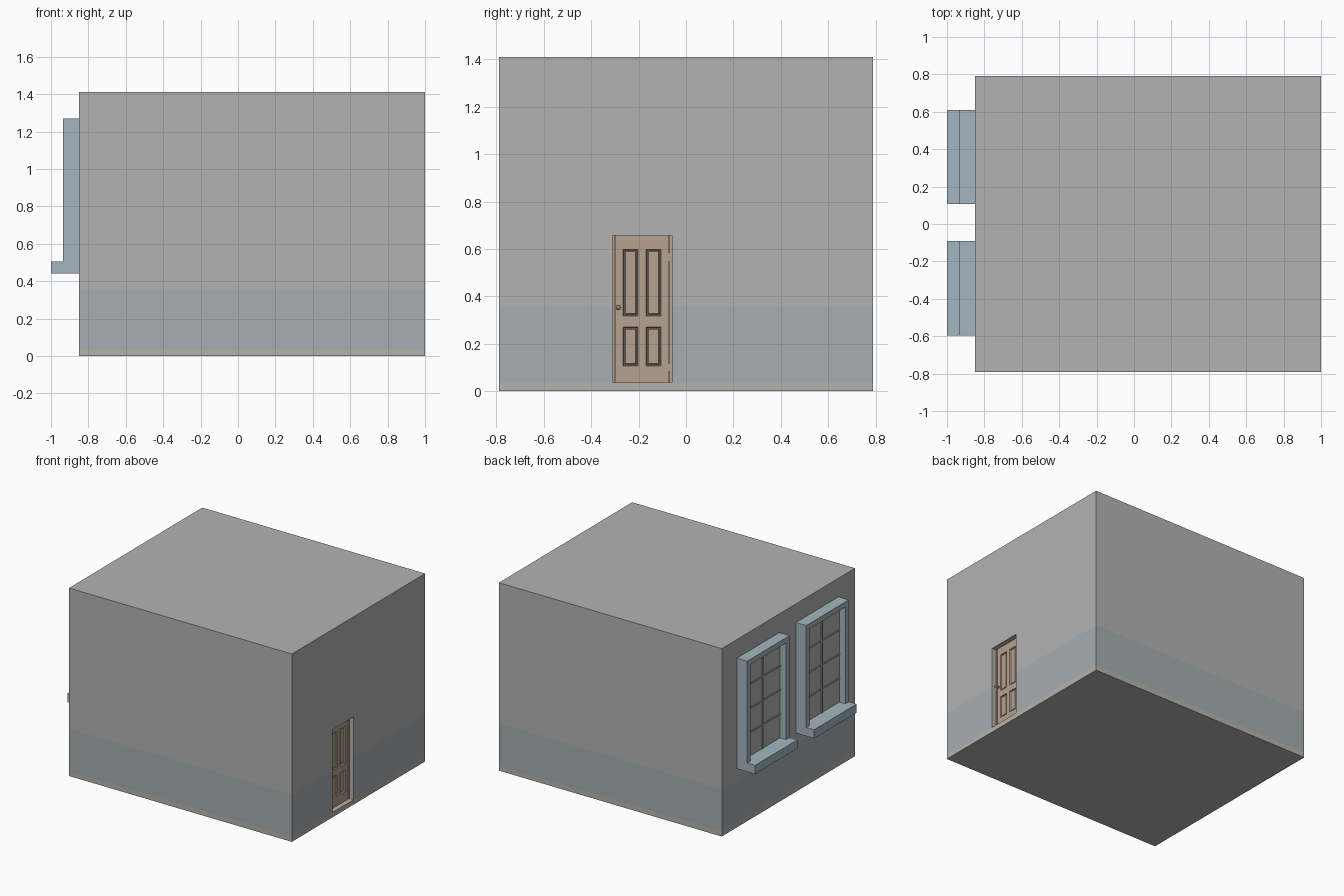
import bpy, bmesh
from mathutils import Matrix, Vector

if "Cube" in bpy.data.objects:
    bpy.data.objects.remove(bpy.data.objects["Cube"])


def material(name, rgb):
    m = bpy.data.materials.new(name)
    m.diffuse_color = (*rgb, 1)
    m.use_nodes = True
    m.node_tree.nodes["Principled BSDF"].inputs["Base Color"].default_value = m.diffuse_color
    return m


GREY = material("wall_grey", (0.45, 0.45, 0.45))
BLUE = material("band_blue_grey", (0.38, 0.42, 0.44))
CREAM = material("skirting_cream", (0.47, 0.45, 0.40))
FRAME = material("window_blue", (0.37, 0.47, 0.53))
WOOD = material("door_wood", (0.46, 0.36, 0.28))
METAL = material("knob_metal", (0.36, 0.29, 0.22))


def add_box(bm, lo, hi):
    lo, hi = Vector(lo), Vector(hi)
    mat = Matrix.Translation((lo + hi) / 2) @ Matrix.Diagonal((*(hi - lo), 1))
    bmesh.ops.create_cube(bm, size=1, matrix=mat)


def finish(bm, name, *mats):
    me = bpy.data.meshes.new(name)
    bm.normal_update()
    bm.to_mesh(me)
    bm.free()
    for m in mats:
        me.materials.append(m)
    ob = bpy.data.objects.new(name, me)
    bpy.context.collection.objects.link(ob)
    return ob


def boxes(name, mats, *pairs):
    bm = bmesh.new()
    for lo, hi in pairs:
        add_box(bm, lo, hi)
    return finish(bm, name, mats)


def cut(bm, axis, value):
    n = Vector((0, 0, 0))
    n[axis] = 1
    bmesh.ops.bisect_plane(bm, geom=bm.verts[:] + bm.edges[:] + bm.faces[:],
                           plane_co=n * value, plane_no=n)


# Room body, split into skirting, wainscot and plain wall
BASE, BAND = 0.037, 0.355
bm = bmesh.new()
add_box(bm, (-0.85, -0.79, 0), (1, 0.79, 1.41))
cut(bm, 2, BASE)
cut(bm, 2, BAND)
bm.normal_update()
for f in bm.faces:
    z = f.calc_center_median().z
    if abs(f.normal.z) < 0.5:
        f.material_index = 2 if z < BASE else 1 if z < BAND else 0
room = finish(bm, "room_walls", GREY, BLUE, CREAM)

# Door recess in the right wall
Y0, Y1, Z0, Z1 = -0.31, -0.06, BASE, 0.657
cutter = boxes("door_cutter", CREAM, ((0.93, Y0, Z0), (1.1, Y1, Z1)))
cutter.hide_render = True
mod = room.modifiers.new("door_recess", 'BOOLEAN')
mod.operation, mod.solver, mod.object = 'DIFFERENCE', 'EXACT', cutter
bpy.context.view_layer.objects.active = room
bpy.ops.object.modifier_apply(modifier=mod.name)
bpy.data.objects.remove(cutter)

# Door jambs
boxes("door_jambs", WOOD,
      ((0.93, Y0, Z0), (0.968, Y0 + 0.009, Z1)),
      ((0.93, Y1 - 0.009, Z0), (0.968, Y1, Z1)))

# Four-panel door: grooved panels with a raised field
FRONT = 0.965
cols = [(-0.265, -0.203), (-0.168, -0.106)]
rows = [(0.107, 0.27), (0.318, 0.598)]
bm = bmesh.new()
add_box(bm, (0.93, Y0 + 0.012, Z0), (FRONT, Y1 - 0.012, Z1))
for axis, spans in ((1, cols), (2, rows)):
    for span in spans:
        for v in span:
            cut(bm, axis, v)
bm.normal_update()


def is_panel(f):
    c = f.calc_center_median()
    return (f.normal.x > 0.9 and any(a < c.y < b for a, b in cols)
            and any(a < c.z < b for a, b in rows))


panels = [f for f in bm.faces if is_panel(f)]
for width, depth in ((0.005, -0.010), (0.003, 0), (0.005, 0.006)):
    bmesh.ops.inset_individual(bm, faces=panels, thickness=width, depth=depth)
finish(bm, "door", WOOD)

# Hinges
boxes("door_hinges", WOOD,
      *[((0.95, Y1 - 0.013, z - 0.017), (0.97, Y1 - 0.007, z + 0.017))
        for z in (0.567, 0.1)])

# Door knob: rose, stem and ball
bm = bmesh.new()
for x, depth, r in ((0.967, 0.005, 0.011), (0.975, 0.016, 0.004)):
    bmesh.ops.create_cone(bm, cap_ends=True, segments=16, radius1=r, radius2=r,
                          depth=depth, matrix=Matrix.Translation((x, -0.286, 0.353))
                          @ Matrix.Rotation(1.5708, 4, 'Y'))
bmesh.ops.create_uvsphere(bm, u_segments=16, v_segments=8, radius=0.010,
                          matrix=Matrix.Translation((0.988, -0.286, 0.353)))
knob = finish(bm, "door_knob", METAL)
knob.select_set(True)
bpy.context.view_layer.objects.active = knob
bpy.ops.object.shade_smooth_by_angle()


# Windows on the left wall: frame, sill, pane and glazing bars
def window(name, y0, y1):
    z0, z1, t, back, face = 0.44, 1.27, 0.04, -0.85, -0.935
    bot = 0.505
    boxes(name + "_frame", FRAME,
          ((face, y0, bot), (back, y0 + t, z1)),
          ((face, y1 - t, bot), (back, y1, z1)),
          ((face, y0 + t, z1 - t), (back, y1 - t, z1)))
    boxes(name + "_sill", FRAME, ((-1, y0, z0), (back, y1, bot)))
    a, b, top = y0 + t, y1 - t, z1 - t
    boxes(name + "_pane", GREY, ((-0.885, a, bot), (back, b, top)))
    mid, w = (a + b) / 2, 0.005
    bars = [((-0.892, mid - w, bot), (-0.88, mid + w, top))]
    for i in (1, 2, 3):
        z = bot + (top - bot) * i / 4
        bars.append(((-0.891, a, z - w), (-0.88, b, z + w)))
    boxes(name + "_bars", GREY, *bars)


window("back_window", 0.108, 0.61)
window("front_window", -0.595, -0.09)
